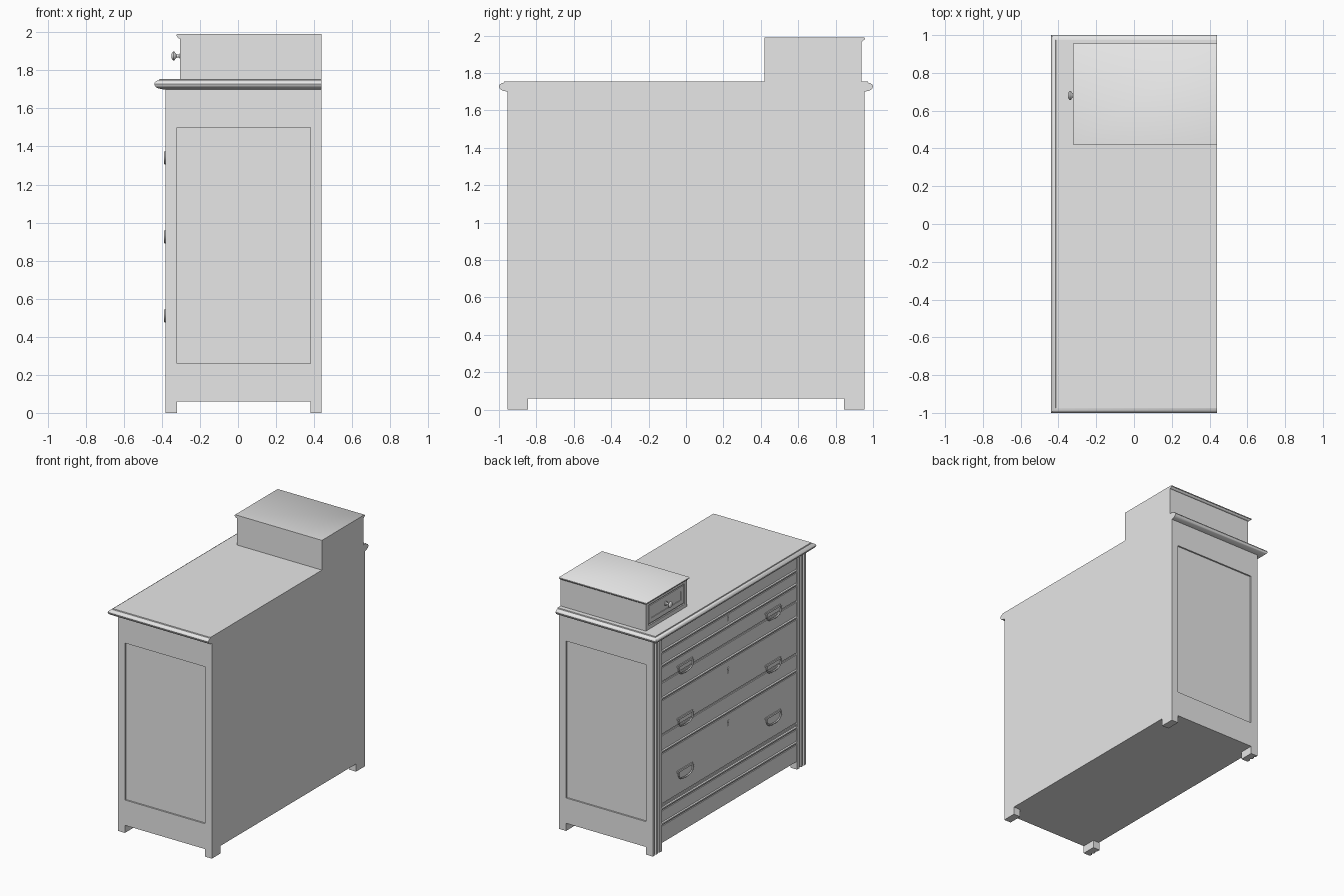
import bpy, bmesh, math
from mathutils import Matrix, Vector

if "Cube" in bpy.data.objects:
    bpy.data.objects.remove(bpy.data.objects["Cube"])

mat = bpy.data.materials.new("plain_grey")
mat.diffuse_color = (0.8, 0.8, 0.8, 1)
mat.use_nodes = True
mat.node_tree.nodes["Principled BSDF"].inputs["Base Color"].default_value = mat.diffuse_color


def finish(name, bm, smooth=False):
    bmesh.ops.recalc_face_normals(bm, faces=bm.faces[:])
    me = bpy.data.meshes.new(name)
    bm.to_mesh(me)
    bm.free()
    ob = bpy.data.objects.new(name, me)
    bpy.context.collection.objects.link(ob)
    me.materials.append(mat)
    if smooth:
        bpy.ops.object.select_all(action='DESELECT')
        ob.select_set(True)
        bpy.context.view_layer.objects.active = ob
        bpy.ops.object.shade_smooth_by_angle(angle=math.radians(40))
    return ob


def add_box(bm, x, y, z):
    r = bmesh.ops.create_cube(bm, size=1)
    for v in r["verts"]:
        v.co = Vector([lo + (c + 0.5) * (hi - lo) for c, (lo, hi) in zip(v.co, (x, y, z))])
    return r["verts"]


def box(name, x, y, z):
    bm = bmesh.new()
    add_box(bm, x, y, z)
    return finish(name, bm)


def loft(bm, rings):
    """Skin a list of closed point rings and cap both ends."""
    vs = [[bm.verts.new(p) for p in ring] for ring in rings]
    n = len(vs[0])
    for a, b in zip(vs, vs[1:]):
        for i in range(n):
            bm.faces.new((a[i], a[(i + 1) % n], b[(i + 1) % n], b[i]))
    bm.faces.new(vs[0])
    bm.faces.new(vs[-1])


def recess(bm, normal, rect, depth):
    """Sink a rectangular panel into the face that looks along normal."""
    face = max(bm.faces, key=lambda f: f.normal.dot(normal) + f.calc_area() * 0.001)
    bmesh.ops.inset_individual(bm, faces=[face], thickness=0.03)
    axes = [i for i in range(3) if abs(normal[i]) < 0.5]
    mid = face.calc_center_median()
    for v in face.verts:
        for a, (lo, hi) in zip(axes, rect):
            v.co[a] = lo if v.co[a] < mid[a] else hi
    r = bmesh.ops.extrude_discrete_faces(bm, faces=[face])
    bmesh.ops.translate(bm, verts=r["faces"][0].verts[:], vec=-normal * depth)
    bm.normal_update()


# carcass with a sunk panel in each end
bm = bmesh.new()
add_box(bm, (-0.365, 0.44), (-0.955, 0.955), (0.06, 1.70))
bm.normal_update()
for s in (-1, 1):
    recess(bm, Vector((0, s, 0)), ((-0.32, 0.38), (0.26, 1.50)), 0.012)
finish("carcass", bm)

# feet and grooved corner stiles
for s, side in ((-1, "right"), (1, "left")):
    y = sorted((s * 0.845, s * 0.955))
    box("back_foot_" + side, (0.38, 0.44), y, (0, 0.06))
    box("front_foot_" + side, (-0.365, -0.32), y, (0, 0.06))
    prof = [(-0.365, 0.845), (-0.38, 0.845), (-0.38, 0.872), (-0.370, 0.878),
            (-0.370, 0.888), (-0.38, 0.894), (-0.38, 0.914), (-0.370, 0.920),
            (-0.370, 0.928), (-0.38, 0.934), (-0.38, 0.955), (-0.365, 0.955)]
    bm = bmesh.new()
    loft(bm, [[(px, s * py, z) for px, py in prof] for z in (0, 1.70)])
    finish("corner_stile_" + side, bm)


# moulded drawer fronts: two rounded ridges on each flat board
def front_board(name, z0, z1, ridges):
    prof = [(-0.365, z0), (-0.373, z0)]
    for r in ridges:
        prof += [(-0.373, r - 0.018), (-0.369, r - 0.016), (-0.369, r - 0.010),
                 (-0.378, r - 0.005), (-0.378, r + 0.005), (-0.369, r + 0.010),
                 (-0.369, r + 0.016), (-0.373, r + 0.018)]
    prof += [(-0.373, z1), (-0.365, z1)]
    bm = bmesh.new()
    loft(bm, [[(px, y, pz) for px, pz in prof] for y in (-0.845, 0.845)])
    finish(name, bm)


front_board("upper_drawer", 1.335, 1.69, (1.46, 1.57))
front_board("middle_drawer", 0.92, 1.32, (1.20,))
front_board("lower_drawer", 0.37, 0.905, (0.78,))
front_board("plinth_board", 0.06, 0.355, (0.21, 0.33))

# pulls and keyhole plates
for row, z in enumerate((1.385, 0.97, 0.555)):
    for side, yc in (("left", 0.55), ("right", -0.55)):
        cu = bpy.data.curves.new("drawer_pull", 'CURVE')
        cu.dimensions = '3D'
        cu.bevel_depth = 0.006
        cu.bevel_resolution = 2
        cu.use_fill_caps = True
        sp = cu.splines.new('POLY')
        pts = [(math.cos(math.pi * i / 14), math.sin(math.pi * i / 14)) for i in range(15)]
        sp.points.add(len(pts) - 1)
        for p, (c, t) in zip(sp.points, pts):
            sq = math.copysign(abs(c) ** 0.7, c)
            p.co = (-0.384, yc + 0.09 * sq, z - 0.012 - 0.062 * t ** 0.7, 1)
        ob = bpy.data.objects.new(f"drawer_pull_{side}_{row}", cu)
        bpy.context.collection.objects.link(ob)
        cu.materials.append(mat)
        bpy.ops.object.select_all(action='DESELECT')
        ob.select_set(True)
        bpy.context.view_layer.objects.active = ob
        bpy.ops.object.convert(target='MESH')
        bpy.ops.object.shade_smooth_by_angle(angle=math.radians(50))
        box(f"pull_plate_{side}_{row}", (-0.380, -0.372), (yc - 0.095, yc + 0.095), (z - 0.016, z))
    # round head over a flared foot
    kz = z + 0.14
    prof = [(0.014, -0.022), (0.006, -0.002)]
    prof += [(0.013 * math.cos(a), 0.010 + 0.013 * math.sin(a))
             for a in [math.radians(-45 + 27 * i) for i in range(11)]]
    prof += [(-0.006, -0.002), (-0.014, -0.022)]
    bm = bmesh.new()
    loft(bm, [[(x, py, kz + pz) for py, pz in prof] for x in (-0.372, -0.377)])
    finish(f"keyhole_plate_{row}", bm)

# worktop with a rounded edge on three sides
edge = [(0, 1.70), (0.020, 1.704), (0.034, 1.710), (0.042, 1.719), (0.045, 1.729),
        (0.041, 1.738), (0.032, 1.745), (0.020, 1.748), (0.018, 1.755)]
bm = bmesh.new()
loft(bm, [[(-0.395 - o, -0.955 - o, z), (0.44, -0.955 - o, z),
           (0.44, 0.955 + o, z), (-0.395 - o, 0.955 + o, z)] for o, z in edge])
finish("worktop", bm, True)

# small raised drawer case with framed front
bm = bmesh.new()
add_box(bm, (-0.305, 0.44), (0.42, 0.937), (1.75, 1.975))
bm.normal_update()
recess(bm, Vector((-1, 0, 0)), ((0.455, 0.905), (1.785, 1.945)), 0.010)
finish("small_case", bm)
bm = bmesh.new()
add_box(bm, (-0.302, -0.29), (0.465, 0.895), (1.795, 1.935))
bm.normal_update()
recess(bm, Vector((-1, 0, 0)), ((0.495, 0.865), (1.83, 1.90)), 0.005)
finish("small_drawer", bm)

# lid of the small case, moulded on the front and outer end
bm = bmesh.new()
loft(bm, [[(-0.305 - o, 0.42, z), (0.44, 0.42, z),
           (0.44, 0.937 + o, z), (-0.305 - o, 0.937 + o, z)]
          for o, z in ((0, 1.966), (0.006, 1.968), (0.012, 1.974), (0.015, 1.980),
                       (0.019, 1.980), (0.019, 1.986), (0.014, 1.990))])
finish("small_case_lid", bm, True)

# turned knob
knob = [(0.016, -0.294), (0.016, -0.304), (0.009, -0.309), (0.008, -0.322), (0.014, -0.328),
        (0.022, -0.333), (0.024, -0.339), (0.020, -0.345), (0.010, -0.349)]
bm = bmesh.new()
loft(bm, [[(x, 0.68 + r * math.cos(2 * math.pi * i / 20), 1.875 + r * math.sin(2 * math.pi * i / 20))
           for i in range(20)] for r, x in knob])
finish("small_drawer_knob", bm, True)
